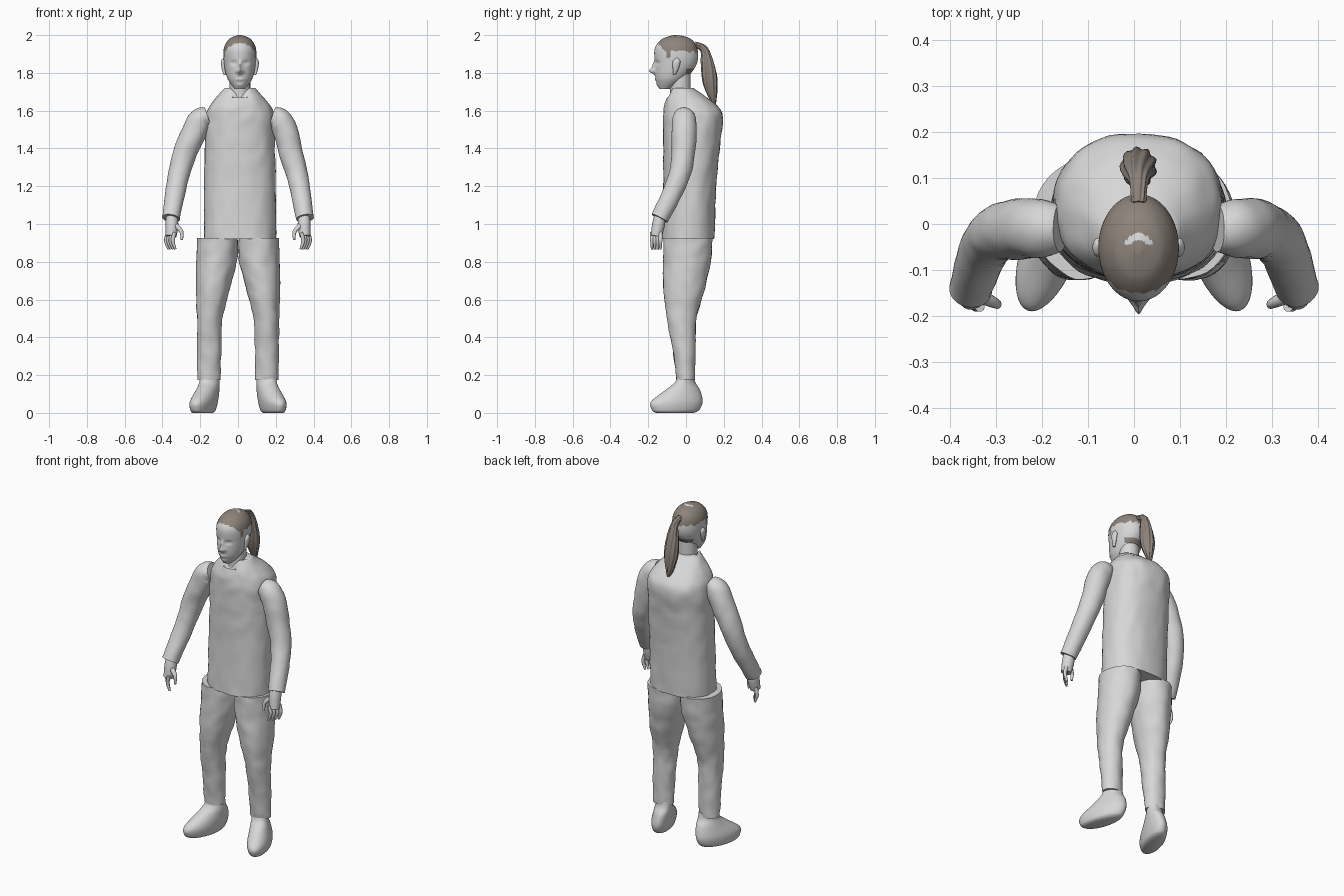
import bpy, bmesh, math
from mathutils import Vector, noise

cube = bpy.data.objects.get("Cube")
if cube:
    bpy.data.objects.remove(cube)

MIDDLE = .01  # the upper body stands slightly off centre


def material(name, red, green, blue):
    mat = bpy.data.materials.new(name)
    mat.use_nodes = True
    mat.diffuse_color = (red, green, blue, 1)
    shader = mat.node_tree.nodes["Principled BSDF"]
    shader.inputs["Base Color"].default_value = mat.diffuse_color
    return mat


GREY = material("plain grey", .68, .68, .68)
HAIR = material("brown hair", .27, .23, .2)


def interpolate(keys, steps):
    """Smooth curve through the key sections."""
    result = []
    last = len(keys) - 1
    for i in range(last):
        before, start, end, after = (keys[max(0, min(last, i + k))] for k in (-1, 0, 1, 2))
        for step in range(steps):
            t = step / steps
            result.append([
                q + t / 2 * (r - p + t * (2 * p - 5 * q + 4 * r - s + t * (3 * (q - r) + s - p)))
                for p, q, r, s in zip(before, start, end, after)])
    return result + [list(keys[last])]


def skin(name, rings, mats=(GREY,), rule=None):
    """Join rings of points into a closed, smooth-shaded part."""
    bm = bmesh.new()
    loops = [[bm.verts.new(point) for point in ring] for ring in rings]
    for low, high in zip(loops, loops[1:]):
        for k in range(len(low)):
            bm.faces.new((low[k - 1], low[k], high[k], high[k - 1]))
    bm.faces.new(loops[0])
    bm.faces.new(loops[-1])
    bmesh.ops.recalc_face_normals(bm, faces=bm.faces)
    if rule:
        for face in bm.faces:
            face.material_index = rule(face.calc_center_median())
    mesh = bpy.data.meshes.new(name)
    bm.to_mesh(mesh)
    bm.free()
    for mat in mats:
        mesh.materials.append(mat)
    mesh.shade_smooth()
    mesh.set_sharp_from_angle(angle=math.radians(50))
    bpy.context.collection.objects.link(bpy.data.objects.new(name, mesh))


def upright(name, sections, shape, sides=40, steps=6, power=2, **options):
    """Stack level sections: height, front, back, half width, centre x."""
    rings = []
    for z, front, back, half, x in interpolate(sections, steps):
        ring = []
        for k in range(sides):
            angle = math.tau * k / sides
            c, s = math.cos(angle), math.sin(angle)
            u = math.copysign(abs(c) ** (2 / power), c)
            v = math.copysign(abs(s) ** (2 / power), s)
            ring.append(shape(Vector((x + half * u, (front + back + (back - front) * v) / 2, z))))
        rings.append(ring)
    skin(name, rings, **options)


def tube(name, path, side=1, sides=24, steps=5, ripple=0, wrinkles=0, **options):
    """Sweep a round section along a path of x, y, z, radius."""
    keys = interpolate(path, steps)
    points = [Vector(key[:3]) for key in keys]
    rings = []
    for i, key in enumerate(keys):
        along = (points[min(i + 1, len(points) - 1)] - points[max(i - 1, 0)]).normalized()
        across = Vector((1, 0, 0))
        across = (across - along * across.dot(along)).normalized()
        other = across.cross(along)
        ring = []
        for k in range(sides):
            angle = math.tau * k / sides
            radius = key[3] * (1 + ripple * math.sin(9 * angle + i / 3))
            point = points[i] + radius * (across * math.cos(angle) + other * math.sin(angle))
            point.x *= side
            ring.append(wrinkle(point, wrinkles))
        rings.append(ring)
    skin(name, rings, **options)


def wrinkle(point, amount=.005):
    push = noise.noise_vector(point * 18) * amount
    return point + Vector((push.x, push.y, 0))


# Jacket body: sloping shoulders and a dipped neckline
def neckline(point):
    point = wrinkle(point)
    if point.z > 1.68 and point.y < -.04:
        point.z -= max(0, .05 - abs(point.x - MIDDLE))
    return point


upright("torso", [(.92, -.13, .15, .19, MIDDLE), (1.2, -.12, .16, .19, MIDDLE),
                  (1.42, -.12, .18, .185, MIDDLE), (1.57, -.12, .195, .18, MIDDLE),
                  (1.64, -.11, .15, .15, MIDDLE), (1.72, -.08, .04, .08, MIDDLE)],
        neckline, sides=64, power=2.3)

# Neck
tube("neck", [(MIDDLE, -.03, z, .055) for z in (1.64, 1.72, 1.82)])

# Face: x offset, height, width, tallness and forward push of each feature
NOSE, BRIDGE, LIPS, CHIN = ((0, 1.81, .013, .015, .032), (0, 1.84, .01, .02, .013),
                            (0, 1.765, .02, .008, .006), (0, 1.735, .02, .012, .006))
SOCKET, EYE, NOSTRIL = ((.032, 1.853, .015, .01, -.011), (.032, 1.853, .007, .005, .005),
                        (.018, 1.808, .007, .008, .006))
PAIRS = [(-x, *rest) for x, *rest in (SOCKET, EYE, NOSTRIL)]
FEATURES = [NOSE, BRIDGE, LIPS, CHIN, SOCKET, EYE, NOSTRIL, *PAIRS]


def face(point):
    if point.y < -.08:
        point.y -= sum(
            push * math.exp(-((point.x - MIDDLE - x) / wide) ** 2 - ((point.z - z) / tall) ** 2)
            for x, z, wide, tall, push in FEATURES)
    return point


# Hair: cap above a ragged line, a nape patch and a bare crescent on the crown
def hair_rule(c):
    from_crown = math.hypot(c.x - MIDDLE, c.y + .055)
    if c.z > 1.975 and .02 < from_crown < .034 and c.y > -.045:
        return False
    line = 1.912 + max(0, -.105 - c.y) + math.sin(c.x * 220) / 200
    if -.105 < c.y < -.085:
        line = 1.875
    nape = c.y > 0 and 1.785 < c.z < 1.825
    return c.z > line or nape


upright("head", [(1.715, -.14, -.08, .028, MIDDLE), (1.77, -.16, 0, .066, MIDDLE),
                 (1.85, -.165, .058, .084, MIDDLE), (1.93, -.165, .06, .085, MIDDLE),
                 (1.98, -.125, .025, .056, MIDDLE), (2, -.065, -.035, .01, MIDDLE)],
        face, sides=96, steps=12, mats=(GREY, HAIR), rule=hair_rule)

# Ponytail
tube("ponytail", [(MIDDLE, .045, 1.95, .015), (MIDDLE, .095, 1.925, .02),
                  (MIDDLE, .115, 1.84, .034), (MIDDLE, .13, 1.74, .036),
                  (MIDDLE, .15, 1.62, .007)],
     sides=54, ripple=.09, mats=(HAIR,))

for side, label in ((1, "left"), (-1, "right")):

    def mirrored(point):
        return Vector((MIDDLE + side * point.x, point.y, point.z))

    def cloth(point):
        return wrinkle(Vector((side * point.x, point.y, point.z)))

    def turned_out(point):
        return Vector((side * (point.x - point.y * .28), point.y, point.z))

    # Ear
    upright(label + "_ear", [(1.79, -.07, -.055, .006, .08), (1.82, -.07, -.04, .01, .086),
                             (1.86, -.07, -.03, .012, .088), (1.88, -.05, -.045, .003, .085)],
            mirrored, sides=16)

    # Sleeve: the shoulders follow the off-centre body
    shift = MIDDLE * side
    tube(label + "_sleeve", [(.17 + shift, -.01, 1.57, .05), (.21 + shift, -.01, 1.55, .064),
                             (.245 + shift, -.01, 1.48, .066), (.28, -.015, 1.38, .063),
                             (.308, -.03, 1.28, .058), (.33, -.065, 1.18, .053),
                             (.355, -.14, 1.03, .047)],
         side, sides=32, wrinkles=.003)

    # Hand with four curled fingers and a thumb
    tube(label + "_palm", [(.352, -.138, 1.05, .028), (.35, -.145, 1, .034),
                           (.354, -.158, .935, .029)], side)
    for k in range(4):
        x, y = .335 + .012 * k, -.18 + .015 * k
        tube(f"{label}_finger_{k + 1}", [(x, y, .955, .011), (x + .01, y, .91, .01),
                                         (x - .004, y, .866, .006)], side, sides=10)
    tube(label + "_thumb", [(.328, -.16, .99, .015), (.3, -.173, .96, .011),
                            (.297, -.178, .915, .006)], side, sides=12)

    # Trouser leg
    upright(label + "_trouser_leg", [(.925, -.12, .14, .107, .11), (.81, -.12, .13, .108, .112),
                                     (.66, -.12, .1, .09, .132), (.5, -.1, .055, .068, .15),
                                     (.33, -.07, .05, .064, .153), (.175, -.05, .045, .061, .153)],
            cloth)

    # Shoe: toes turned outward
    upright(label + "_shoe", [(0, -.16, .04, .046, .17), (.015, -.18, .07, .058, .17),
                              (.06, -.185, .088, .064, .167), (.12, -.11, .075, .057, .156),
                              (.16, -.06, .05, .052, .15), (.195, -.045, .042, .05, .15)],
            turned_out)
